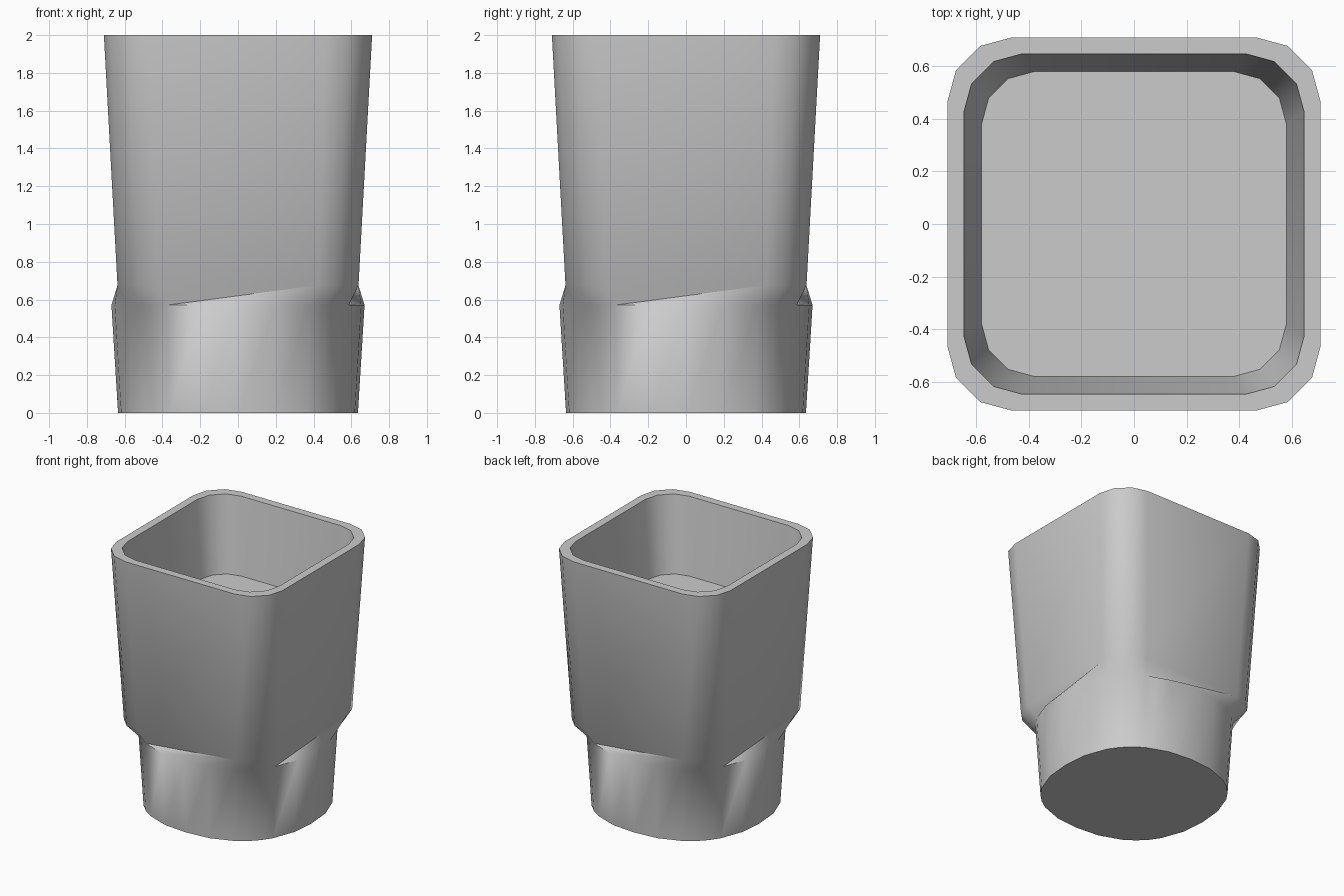
import bpy, bmesh, math
from mathutils import Matrix, Vector

cube = bpy.data.objects.get("Cube")
if cube:
    bpy.data.objects.remove(cube, do_unlink=True)

grey = bpy.data.materials.new("plain grey")
grey.use_nodes = True
grey.diffuse_color = (0.6, 0.6, 0.6, 1)
grey.node_tree.nodes["Principled BSDF"].inputs["Base Color"].default_value = (0.6, 0.6, 0.6, 1)

bm = bmesh.new()


def ring(quarter, z):
    """Repeat one quarter outline four times around z."""
    verts = []
    for k in range(4):
        turn = Matrix.Rotation(k * math.pi / 2, 2)
        verts += [bm.verts.new((*(turn @ Vector(p)), z)) for p in quarter]
    return verts


def square_ring(h, z):
    """Rounded square with four points on each corner."""
    c, e, g = h * 0.66, h * 0.825, h * 0.955
    return ring([(c, -h), (e, -g), (g, -e), (h, -c)], z)


def round_ring(h, z):
    """Slightly squared circle: four corner points, then three side points."""
    power = 2.33
    quarter = []
    for deg in (-57, -49, -41, -33, -17, 0, 17):
        a = math.radians(deg)
        ca, sa = math.cos(a), math.sin(a)
        r = h / (abs(ca) ** power + abs(sa) ** power) ** (1 / power)
        quarter.append((r * ca, r * sa))
    return ring(quarter, z)


def bridge(low, high):
    n = len(low)
    for i in range(n):
        j = (i + 1) % n
        bm.faces.new((low[i], low[j], high[j], high[i]))


# Round foot
foot_bottom = round_ring(0.635, 0)
foot_top = round_ring(0.67, 0.57)
bm.faces.new(foot_bottom[::-1])
bridge(foot_bottom, foot_top)

# Square body, rim and hollow
body_bottom = square_ring(0.638, 0.675)
body_top = square_ring(0.71, 2)
rim_inner = square_ring(0.648, 2)
floor = square_ring(0.58, 1.42)
bridge(body_bottom, body_top)
bridge(body_top, rim_inner)
bridge(rim_inner, floor)
bm.faces.new(floor)

# Shoulder: corner ledges, then a fan along each side
for k in range(4):
    low = [foot_top[(7 * k + i) % 28] for i in range(8)]
    high = [body_bottom[(4 * k + i) % 16] for i in range(5)]
    for i in range(3):
        bm.faces.new((low[i], low[i + 1], high[i + 1], high[i]))
    bm.faces.new((high[3], low[3], high[4]))
    for i in range(3, 7):
        bm.faces.new((low[i], low[i + 1], high[4]))

bmesh.ops.recalc_face_normals(bm, faces=bm.faces)
mesh = bpy.data.meshes.new("cup")
bm.to_mesh(mesh)
bm.free()
mesh.materials.append(grey)
cup = bpy.data.objects.new("cup", mesh)
bpy.context.collection.objects.link(cup)

bpy.ops.object.select_all(action="DESELECT")
cup.select_set(True)
bpy.context.view_layer.objects.active = cup
bpy.ops.object.shade_smooth_by_angle(angle=math.radians(40))
